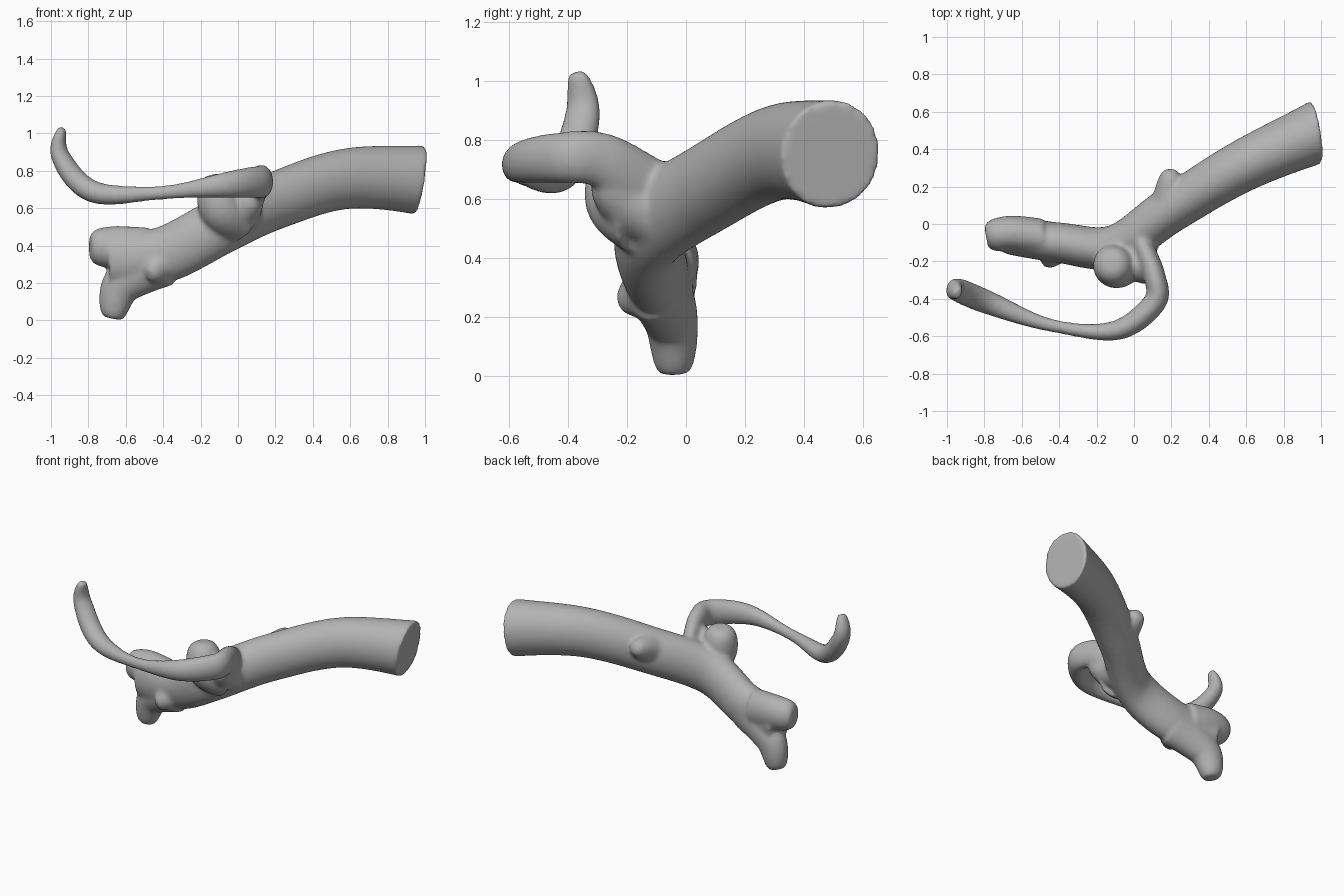
import bpy
import bmesh
import math
from mathutils import Vector
from mathutils.geometry import interpolate_bezier

cube = bpy.data.objects.get("Cube")
if cube:
    bpy.data.objects.remove(cube, do_unlink=True)

SIDES = 28
STEPS = 10
UP = Vector((0, 0, 1))


def make_material(name, grey):
    material = bpy.data.materials.new(name)
    material.use_nodes = True
    colour = (grey, grey, grey, 1)
    material.diffuse_color = colour
    shader = material.node_tree.nodes["Principled BSDF"]
    shader.inputs["Base Color"].default_value = colour
    return material


def smooth_path(points):
    """Return closely spaced points on a smooth curve through the given points."""
    knots = [Vector(point) for point in points]
    last = len(knots) - 1
    path = [knots[0]]
    for index in range(last):
        start, end = knots[index], knots[index + 1]
        before, after = knots[max(index - 1, 0)], knots[min(index + 2, last)]
        handle_out = start + (end - before) / 6
        handle_in = end - (after - start) / 6
        path += interpolate_bezier(start, handle_out, handle_in, end, STEPS)[1:]
    return path


def add_limb(bm, points, start_size, end_size, narrowing, waist=0):
    """Sweep an oval that tapers, narrows (or flares) at its tip and may have a waist."""
    path = smooth_path(points)
    last = len(path) - 1
    side = None
    rings = []
    for index, centre in enumerate(path):
        t = index / last
        tangent = path[min(index + 1, last)] - path[max(index - 1, 0)]
        tangent.normalize()
        level = UP.cross(tangent)
        # Keep the section level, and carry it along where the limb turns upright
        if side is None or level.length > 0.4:
            side = level
        else:
            side = side - tangent * side.dot(tangent)
        side.normalize()
        top = tangent.cross(side)
        pinch = waist * math.exp(-((t - 0.55) * 8) ** 2)
        scale = (1 - pinch) * (1 - narrowing * t ** 8)
        width, height = Vector(start_size).lerp(Vector(end_size), t) * scale
        ring = []
        for corner in range(SIDES):
            angle = math.tau * corner / SIDES
            offset = side * math.cos(angle) * width + top * math.sin(angle) * height
            ring.append(bm.verts.new(centre + offset))
        rings.append(ring)
    for ring, following in zip(rings, rings[1:]):
        for corner in range(SIDES):
            beside = (corner + 1) % SIDES
            bm.faces.new((ring[corner], ring[beside], following[beside], following[corner]))
    bm.faces.new(reversed(rings[0]))
    bm.faces.new(rings[-1])


def saw_off(bm, position, direction):
    """Cut everything beyond a plane away and close the cut."""
    geometry = bm.verts[:] + bm.edges[:] + bm.faces[:]
    result = bmesh.ops.bisect_plane(bm, geom=geometry, plane_co=position,
                                    plane_no=direction, clear_outer=True)
    rim = [item for item in result["geom_cut"] if isinstance(item, bmesh.types.BMEdge)]
    bmesh.ops.holes_fill(bm, edges=rim)


bm = bmesh.new()

# Trunk, flared and sawn off at a slant on its thick end
trunk_path = [(-0.68, -0.06, 0.33), (-0.4, -0.1, 0.35), (-0.1, -0.12, 0.5),
              (0.2, 0.08, 0.64), (0.6, 0.32, 0.76), (1.1, 0.54, 0.74)]
add_limb(bm, trunk_path, start_size=(0.1, 0.15), end_size=(0.14, 0.155), narrowing=-0.35)
saw_off(bm, position=(0.97, 0.5, 0.74), direction=(1, 0.16, -0.15))

# Forked thin end: upper prong, then lower prong
upper_prong = [(-0.5, -0.07, 0.37), (-0.66, -0.05, 0.39), (-0.79, -0.07, 0.39)]
add_limb(bm, upper_prong, start_size=(0.1, 0.13), end_size=(0.09, 0.1), narrowing=0.4)
lower_prong = [(-0.42, -0.1, 0.32), (-0.62, -0.05, 0.19), (-0.67, -0.04, 0.01)]
add_limb(bm, lower_prong, start_size=(0.11, 0.15), end_size=(0.07, 0.07), narrowing=0.3)

# Rounded stub beside the side branch
stub = [(0, -0.13, 0.53), (-0.09, -0.22, 0.6), (-0.12, -0.21, 0.78)]
add_limb(bm, stub, start_size=(0.14, 0.13), end_size=(0.11, 0.11), narrowing=0.6)

# Shoulder that joins the trunk, the stub and the side branch
shoulder = [(0, -0.1, 0.56), (0.03, -0.2, 0.61), (0.08, -0.27, 0.69)]
add_limb(bm, shoulder, start_size=(0.13, 0.13), end_size=(0.07, 0.09), narrowing=0.3)

# Thin side branch that loops forward and curls up at its tip
side_branch = [(0.05, -0.12, 0.64), (0.11, -0.28, 0.73), (0.11, -0.42, 0.74), (-0.1, -0.57, 0.72),
               (-0.45, -0.54, 0.68), (-0.78, -0.42, 0.69), (-0.95, -0.35, 0.88), (-0.94, -0.37, 1.03)]
add_limb(bm, side_branch, start_size=(0.055, 0.1), end_size=(0.08, 0.055),
         narrowing=0.65, waist=0.5)

# Broken twig nubs on the trunk
back_nub = [(0.2, 0.12, 0.68), (0.19, 0.29, 0.74)]
add_limb(bm, back_nub, start_size=(0.12, 0.12), end_size=(0.04, 0.04), narrowing=0.3)
front_nub = [(-0.4, -0.1, 0.31), (-0.47, -0.22, 0.24)]
add_limb(bm, front_nub, start_size=(0.12, 0.12), end_size=(0.03, 0.04), narrowing=0.3)

bmesh.ops.recalc_face_normals(bm, faces=bm.faces)
mesh = bpy.data.meshes.new("branch")
bm.to_mesh(mesh)
bm.free()
mesh.materials.append(make_material("grey_wood", 0.45))
branch = bpy.data.objects.new("branch", mesh)
bpy.context.collection.objects.link(branch)

# Fuse the limbs into one skin and soften the joints
fuse = branch.modifiers.new("fuse", "REMESH")
fuse.mode = "VOXEL"
fuse.voxel_size = 0.012
fuse.use_smooth_shade = True
soften = branch.modifiers.new("soften", "SMOOTH")
soften.factor = 0.5
soften.iterations = 10
